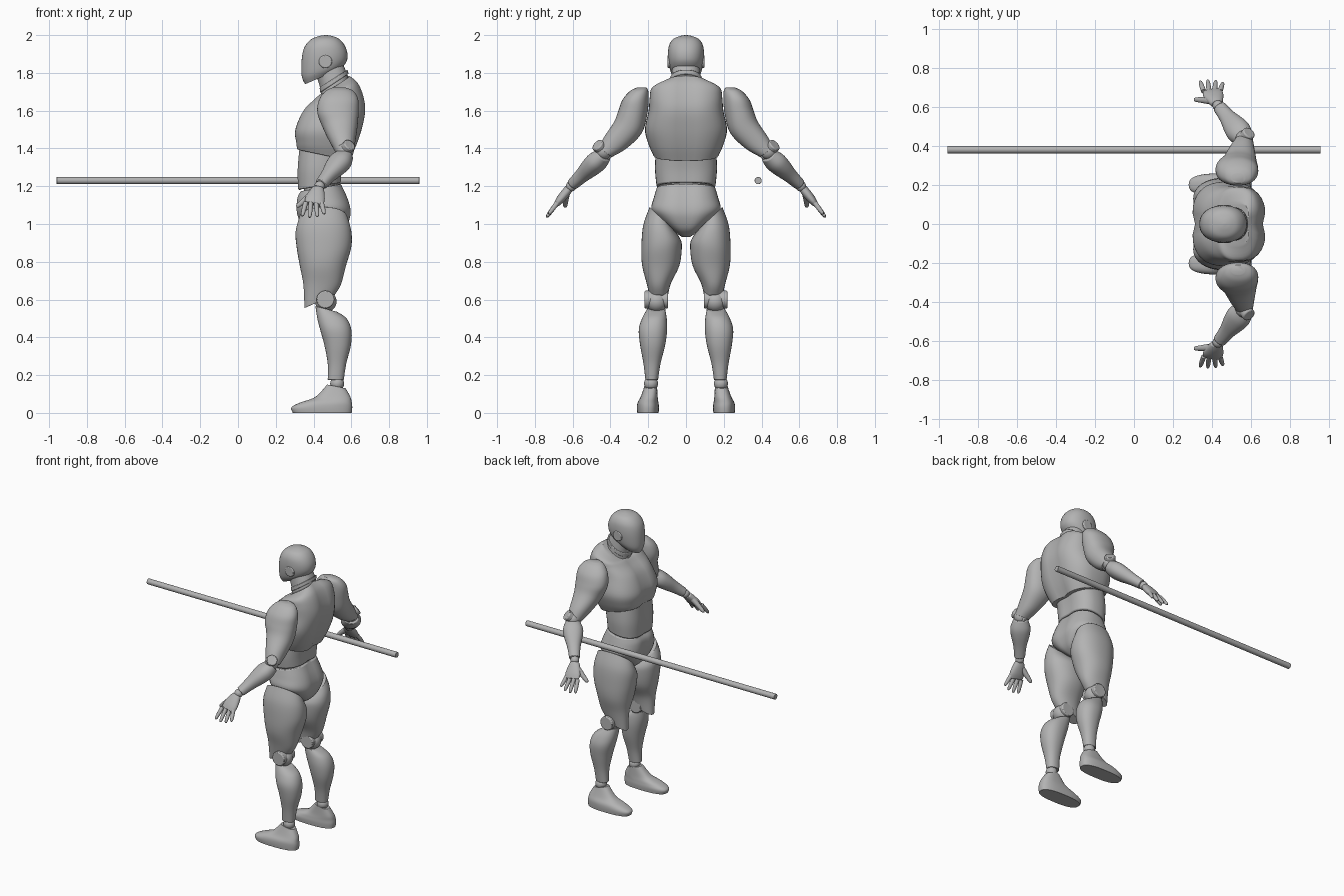
import bpy, bmesh, math
from mathutils import Vector, Matrix

cube = bpy.data.objects.get("Cube")
if cube:
    bpy.data.objects.remove(cube, do_unlink=True)

grey = bpy.data.materials.new("neutral grey")
grey.use_nodes = True
colour = (0.45, 0.45, 0.45, 1)
grey.diffuse_color = colour
grey.node_tree.nodes["Principled BSDF"].inputs["Base Color"].default_value = colour
parts = []
SIDES = 40


def finish(name, bm, mirror, bevel=0.0):
    """Turn a bmesh into a named part, mirrored across the body if paired."""
    bmesh.ops.recalc_face_normals(bm, faces=bm.faces)
    mesh = bpy.data.meshes.new(name)
    bm.to_mesh(mesh)
    bm.free()
    mesh.materials.append(grey)
    obj = bpy.data.objects.new(name, mesh)
    bpy.context.collection.objects.link(obj)
    if bevel:
        mod = obj.modifiers.new("soft rim", "BEVEL")
        mod.width, mod.segments, mod.limit_method = bevel, 2, "ANGLE"
        mod.angle_limit = math.radians(50)
    if mirror:
        mod = obj.modifiers.new("other side", "MIRROR")
        mod.use_axis = (False, True, False)
    parts.append(obj)


def smooth_rows(rows, steps=5):
    """Catmull-Rom interpolation between section rows."""
    size = max(len(r) for r in rows)
    rows = [tuple(r) + (0,) * (size - len(r)) for r in rows]
    out = []
    for i in range(len(rows) - 1):
        a, b, c, d = rows[max(i - 1, 0)], rows[i], rows[i + 1], rows[min(i + 2, len(rows) - 1)]
        for s in range(steps):
            t = s / steps
            out.append([q + t / 2 * (r - p + t * (2 * p - 5 * q + 4 * r - e + t * (3 * (q - r) + e - p)))
                        for p, q, r, e in zip(a, b, c, d)])
    return out + [list(rows[-1])]


def skin(name, rings, mirror, bevel):
    """Bridge rings of points and cap both ends."""
    bm = bmesh.new()
    rings = [[bm.verts.new(p) for p in ring] for ring in rings]
    for low, high in zip(rings, rings[1:]):
        for i in range(len(low)):
            j = (i + 1) % len(low)
            bm.faces.new((low[i], low[j], high[j], high[i]))
    bm.faces.new(rings[0])
    bm.faces.new(rings[-1])
    finish(name, bm, mirror, bevel)


def circle(power):
    for i in range(SIDES):
        a = math.tau * i / SIDES
        c, s = math.cos(a), math.sin(a)
        yield (math.copysign(abs(c) ** (2 / power), c), math.copysign(abs(s) ** (2 / power), s))


def loft(name, rows, power=2.2, mirror=True, groove=0.0, bevel=0.006):
    """Stacked sections: z, x min, x max, y min, y max, tilt along x, tilt along y."""
    rings = []
    for z, xa, xb, ya, yb, tx, ty in smooth_rows([tuple(r) + (0,) * (7 - len(r)) for r in rows]):
        ring = []
        for c, s in circle(power):
            x, y = (xa + xb) / 2 + c * (xb - xa) / 2, (ya + yb) / 2 + s * (yb - ya) / 2
            x -= c * groove * math.exp(-(y / 0.045) ** 2)
            ring.append((x, y, z + tx * c + ty * s))
        rings.append(ring)
    skin(name, rings, mirror, bevel)


def body(name, rows, **kw):
    """Central part: z, x min, x max, half width, tilt along x."""
    loft(name, [(z, xa, xb, -w, w, *t) for z, xa, xb, w, *t in rows], mirror=False, **kw)


def limb(name, start, end, sections, across, bevel=0.004):
    """Tapered limb; sections hold position along it, half width, half thickness."""
    start, end = Vector(start), Vector(end)
    axis = (end - start).normalized()
    thick = axis.cross(Vector(across)).normalized()
    wide = thick.cross(axis)
    skin(name, [[start.lerp(end, t) + wide * c * w + thick * s * h for c, s in circle(2.2)]
                for t, w, h in smooth_rows(sections)], True, bevel)


def ball(name, centre, radius):
    bm = bmesh.new()
    bmesh.ops.create_uvsphere(bm, u_segments=28, v_segments=16, radius=radius,
                              matrix=Matrix.Translation(centre))
    finish(name, bm, True)


def rod(name, centre, radius, length, axis, mirror=True, bevel=0.006):
    bm = bmesh.new()
    turn = Vector((0, 0, 1)).rotation_difference(Vector(axis)).to_matrix().to_4x4()
    bmesh.ops.create_cone(bm, cap_ends=True, segments=32, radius1=radius, radius2=radius,
                          depth=length, matrix=Matrix.Translation(centre) @ turn)
    finish(name, bm, mirror, bevel)


# Head and neck
body("head", [(1.78, .355, .54, .062, .04), (1.81, .338, .562, .082, .03), (1.86, .336, .578, .093, .01),
              (1.91, .343, .578, .095), (1.95, .36, .562, .088), (1.98, .39, .535, .067),
              (1.995, .43, .5, .032), (2, .46, .47, .005)], bevel=0)
rod("ear_disc", (.463, .088, 1.86), .035, .02, (0, 1, 0))
body("neck", [(1.68, .44, .59, .085, .05), (1.755, .437, .575, .08, .045), (1.84, .41, .54, .07, .04)])
body("neck_collar", [(1.745, .435, .585, .086, .05), (1.77, .432, .58, .084, .048)])

# Torso
body("chest", [(1.365, .308, .595, .172, -.03), (1.42, .302, .63, .198, -.01), (1.5, .298, .66, .217),
               (1.6, .34, .68, .198), (1.67, .4, .668, .192, .01), (1.715, .43, .64, .18, .03),
               (1.735, .445, .6, .11, .05)], power=2.7, groove=.018)
body("abdomen", [(1.2, .312, .55, .156, .02), (1.29, .31, .555, .164), (1.39, .32, .57, .16, -.02)],
     power=2.5, groove=.01)
body("waist_core", [(1.15, .35, .53, .14), (1.25, .35, .53, .14)])
body("pelvis", [(1.192, .325, .552, .155, .02), (1.14, .308, .585, .17), (1.08, .303, .602, .183),
                (1.03, .312, .6, .145), (.97, .345, .575, .075), (.93, .39, .52, .02)],
     power=2.4, groove=.012)

# Legs
loft("thigh", [(1.03, .325, .58, .065, .192, 0, .06), (.96, .305, .6, .032, .226, 0, .035),
               (.88, .31, .6, .022, .236), (.78, .327, .572, .035, .232),
               (.68, .346, .545, .082, .207), (.59, .352, .512, .1, .187, .035)])
ball("knee_ball", (.465, .155, .59), .057)
rod("knee_disc", (.463, .157, .6), .047, .125, (0, 1, 0))
loft("shin", [(.55, .41, .525, .11, .205, -.015), (.5, .42, .575, .102, .233), (.44, .435, .6, .1, .25),
              (.36, .457, .598, .11, .243), (.26, .475, .573, .135, .225), (.175, .475, .56, .148, .215)])
ball("ankle_ball", (.525, .185, .155), .037)
loft("foot", [(0, .29, .602, .145, .258), (.03, .283, .605, .143, .26), (.055, .33, .602, .146, .256),
              (.085, .41, .595, .15, .24), (.14, .472, .57, .153, .22, -.01)], power=2.6, bevel=.01)

# Arms
loft("upper_arm", [(1.722, .5, .57, .21, .26), (1.705, .465, .61, .2, .295), (1.66, .43, .636, .198, .335),
                   (1.59, .42, .638, .205, .358, 0, .01), (1.51, .45, .632, .235, .381, 0, .03),
                   (1.43, .49, .62, .315, .434, 0, .03), (1.38, .52, .612, .392, .462, 0, .025)])
ball("elbow_ball", (.567, .437, 1.385), .045)
rod("elbow_disc", (.567, .44, 1.39), .034, .1, (.5, .6, .6))
limb("forearm", (.57, .435, 1.365), (.44, .6, 1.21),
     [(0, .045, .04), (.2, .063, .052), (.4, .06, .05), (.7, .042, .038), (1, .034, .03)], (1, 0, .4))
ball("wrist_ball", (.432, .608, 1.2), .028)

# Hands
limb("palm", (.425, .617, 1.19), (.4, .685, 1.105),
     [(0, .03, .021), (.3, .042, .024), (.7, .052, .022), (1, .048, .015)], (1, 0, 0))
finger = [(0, .013, .013), (.5, .012, .012), (.88, .009, .009), (1, .004, .004)]
for i, label in enumerate(("index", "middle", "ring", "little")):
    reach = (1, 1.1, 1.05, .85)[i]
    root = Vector((.358 + .028 * i, .682, 1.112))
    step = Vector((.012 * (i - 1.5), .052, -.07)) * reach
    limb(label + "_finger", root, root + step, finger, (1, 0, 0), 0)
limb("thumb", (.39, .635, 1.16), (.31, .64, 1.09),
     [(0, .02, .018), (.5, .015, .015), (.9, .011, .011), (1, .004, .004)], (0, 1, 0), 0)

# Long pole beside the figure
rod("pole", (0, .382, 1.23), .019, 1.92, (1, 0, 0), mirror=False, bevel=.002)

bpy.ops.object.select_all(action="DESELECT")
for obj in parts:
    obj.select_set(True)
bpy.context.view_layer.objects.active = parts[0]
bpy.ops.object.shade_smooth_by_angle(angle=math.radians(40))
